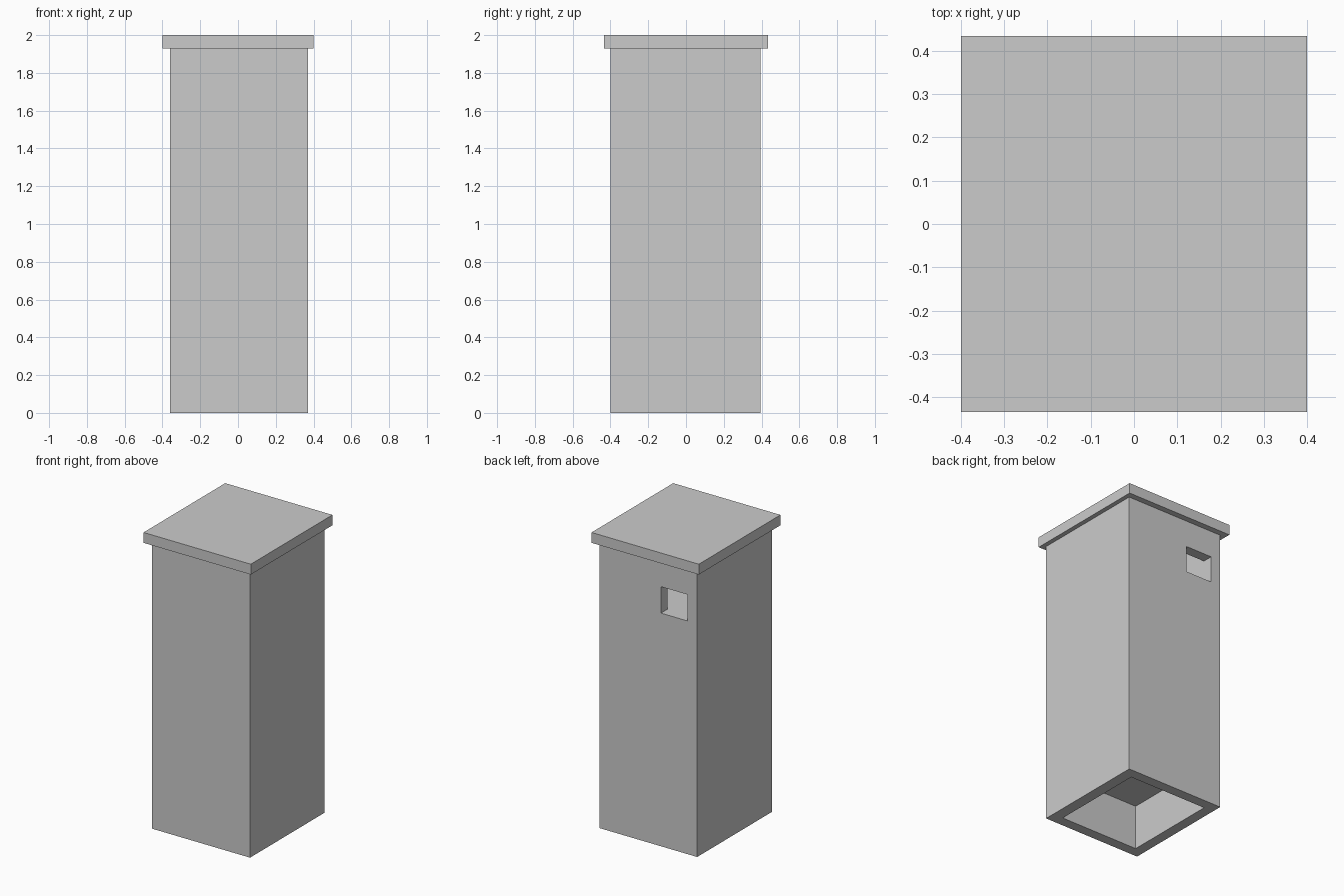
import bpy

if "Cube" in bpy.data.objects:
    bpy.data.objects.remove(bpy.data.objects["Cube"])


def box(name, x, y, z):
    """Box spanning the given (min, max) ranges."""
    size = [b - a for a, b in (x, y, z)]
    centre = [(a + b) / 2 for a, b in (x, y, z)]
    bpy.ops.mesh.primitive_cube_add(size=1, location=centre)
    ob = bpy.context.object
    ob.name = name
    ob.scale = size
    bpy.ops.object.transform_apply(location=True, rotation=False, scale=True)
    return ob


def cut(target, cutter):
    """Subtract the cutter from the target, then delete the cutter."""
    cutter.hide_render = True
    mod = target.modifiers.new("cut", 'BOOLEAN')
    mod.operation = 'DIFFERENCE'
    mod.solver = 'EXACT'
    mod.object = cutter
    bpy.context.view_layer.objects.active = target
    bpy.ops.object.modifier_apply(modifier=mod.name)
    bpy.data.objects.remove(cutter, do_unlink=True)


# Tall pillar body
body = box("pillar_body", (-0.36, 0.37), (-0.40, 0.395), (0, 1.93))

inner_x, inner_y = (-0.29, 0.295), (-0.33, 0.325)
# Hollow underside
cut(body, box("base_recess", inner_x, inner_y, (-0.1, 0.30)))
# Upper chamber, closed by the cap
cut(body, box("chamber", inner_x, inner_y, (1.57, 2.0)))
# Square window through the back wall into the chamber
cut(body, box("back_window", (-0.288, -0.09), (0.2, 0.5), (1.572, 1.75)))

# Overhanging cap slab
box("cap_slab", (-0.40, 0.40), (-0.435, 0.435), (1.93, 2.0))
